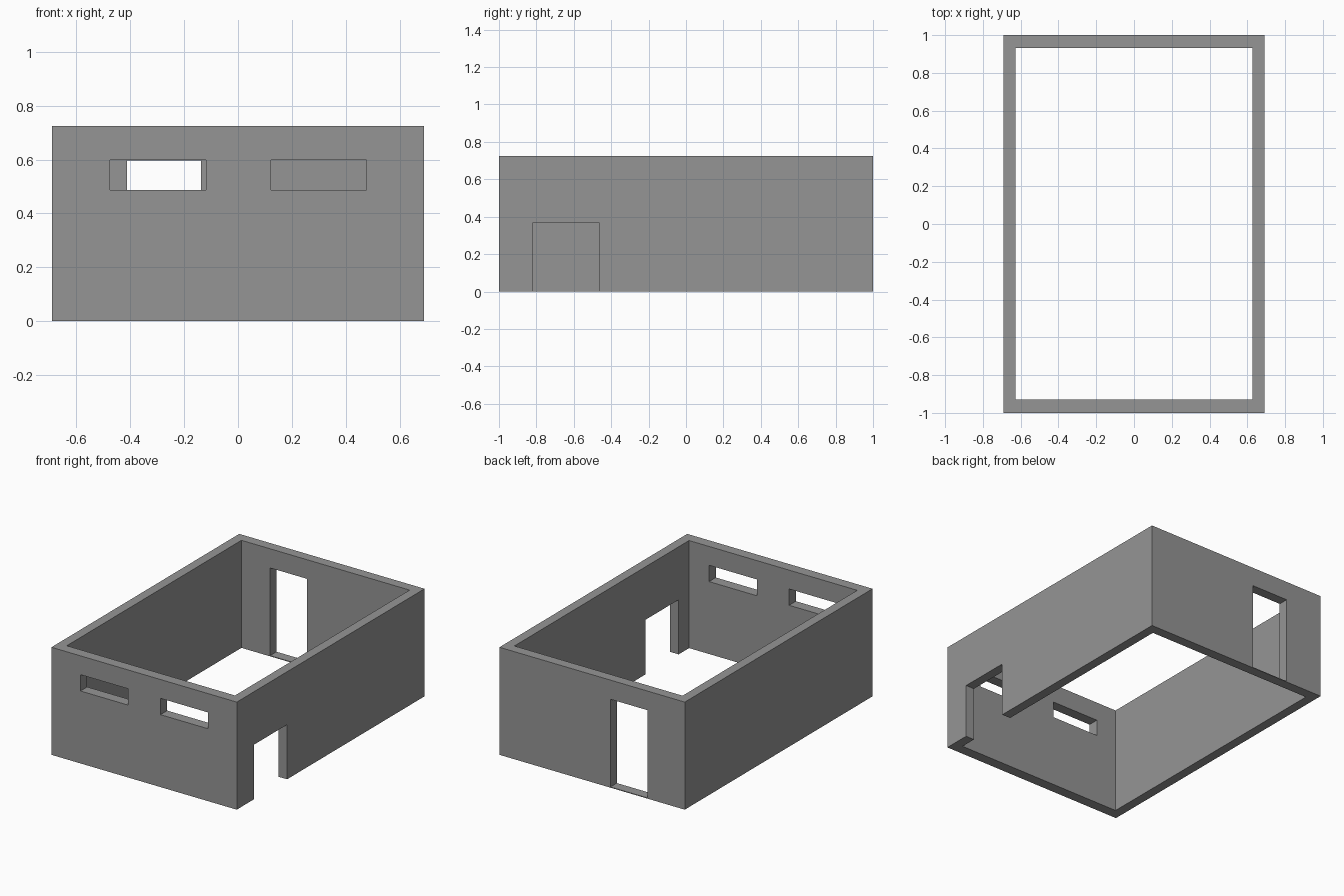
import bpy
from mathutils import Vector

cube = bpy.data.objects.get("Cube")
if cube:
    bpy.data.objects.remove(cube, do_unlink=True)

# Single concrete grey
grey = bpy.data.materials.new("concrete_grey")
grey.use_nodes = True
colour = (0.3, 0.3, 0.3, 1)
grey.diffuse_color = colour
grey.node_tree.nodes["Principled BSDF"].inputs["Base Color"].default_value = colour


def box(name, low, high):
    """Box between two opposite corners."""
    low, high = Vector(low), Vector(high)
    bpy.ops.mesh.primitive_cube_add(size=1, location=(low + high) / 2)
    obj = bpy.context.object
    obj.name = name
    obj.scale = high - low
    bpy.ops.object.transform_apply(location=True, rotation=False, scale=True)
    obj.data.materials.append(grey)
    return obj


def cut(target, name, low, high):
    """Cut a box-shaped opening and discard the cutter."""
    cutter = box(name, low, high)
    cutter.hide_render = True
    mod = target.modifiers.new(name, 'BOOLEAN')
    mod.operation = 'DIFFERENCE'
    mod.solver = 'EXACT'
    mod.object = cutter
    bpy.context.view_layer.objects.active = target
    bpy.ops.object.modifier_apply(modifier=name)
    bpy.data.objects.remove(cutter, do_unlink=True)


# Open-topped, floorless shell of four walls
walls = box("walls", (-0.691, -1, 0), (0.691, 1, 0.725))
cut(walls, "interior", (-0.627, -0.928, -0.2), (0.627, 0.932, 1))

# Two high slot windows in the front wall
for x in (-0.297, 0.3):
    cut(walls, "window", (x - 0.178, -1.1, 0.488), (x + 0.178, -0.85, 0.598))

# Tall back doorway with a thin threshold
cut(walls, "back_doorway", (-0.413, 0.85, 0.005), (-0.137, 1.1, 0.596))

# Low wide side doorway, open down to the ground
cut(walls, "side_doorway", (0.55, -0.817, -0.1), (0.8, -0.464, 0.368))
